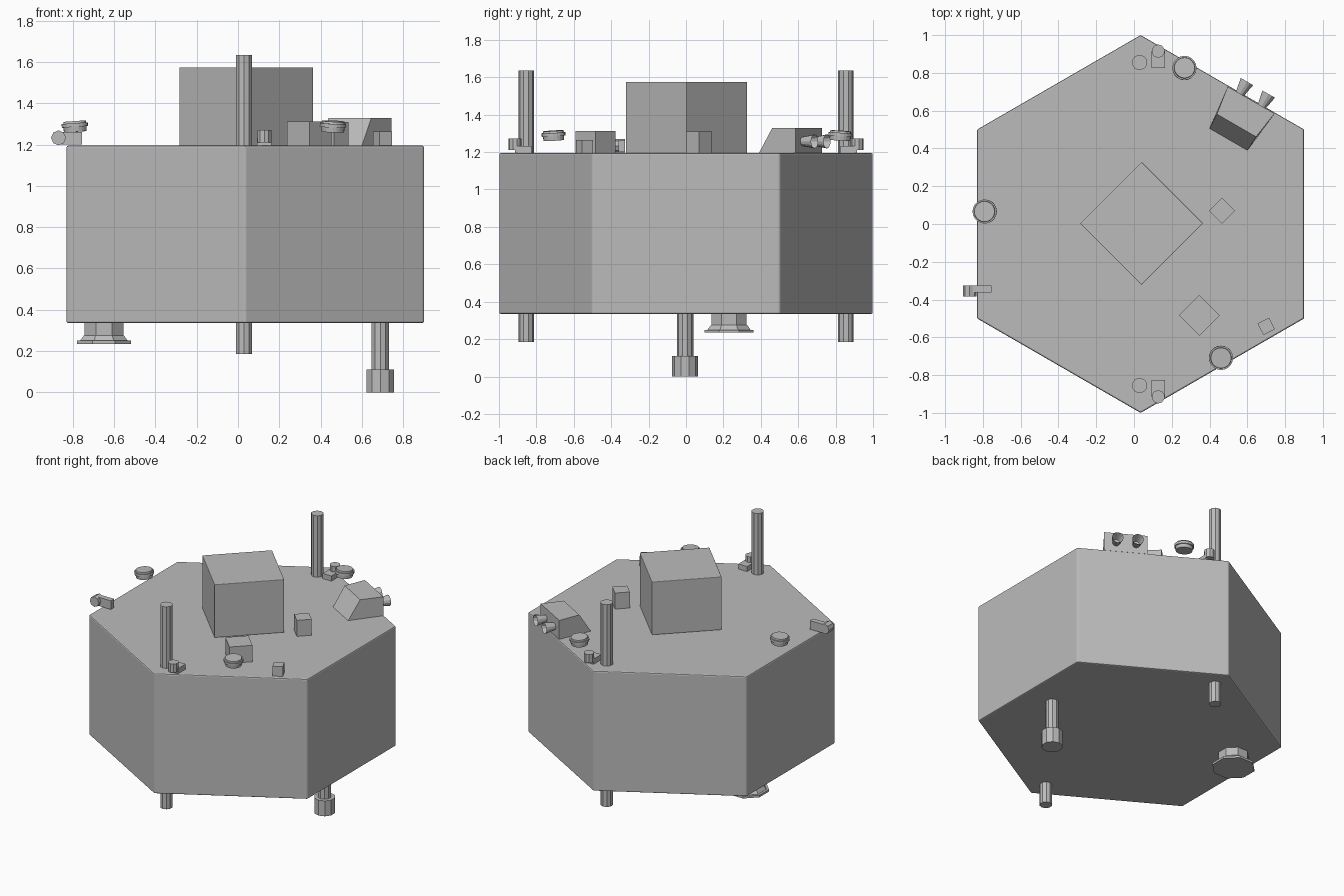
import bpy, bmesh
from math import pi, radians
from mathutils import Matrix, Vector

cube = bpy.data.objects.get("Cube")
if cube:
    bpy.data.objects.remove(cube, do_unlink=True)

grey = bpy.data.materials.new("plain_grey")
grey.use_nodes = True
GREY = (0.5, 0.5, 0.5, 1)
grey.diffuse_color = GREY
grey.node_tree.nodes["Principled BSDF"].inputs["Base Color"].default_value = GREY

DECK, FLOOR, CX = 1.195, 0.335, 0.035


def make(name, bm, bevel=0):
    bmesh.ops.recalc_face_normals(bm, faces=bm.faces)
    mesh = bpy.data.meshes.new(name)
    bm.to_mesh(mesh)
    bm.free()
    mesh.materials.append(grey)
    ob = bpy.data.objects.new(name, mesh)
    bpy.context.collection.objects.link(ob)
    if bevel:
        mod = ob.modifiers.new("soft_edges", "BEVEL")
        mod.width, mod.segments = bevel, 2
    return ob


def add_lathe(bm, profile, sides, matrix, phase=0):
    """Add stacked (radius, height) frustums around local z."""
    for (r1, z1), (r2, z2) in zip(profile[::2], profile[1::2]):
        spin = Matrix.Translation((0, 0, (z1 + z2) / 2)) @ Matrix.Rotation(phase, 4, "Z")
        bmesh.ops.create_cone(bm, cap_ends=True, segments=sides, radius1=r1,
                              radius2=r2, depth=z2 - z1, matrix=matrix @ spin)


def lathe(name, x, y, profile, sides=8, phase=0, bevel=0):
    bm = bmesh.new()
    add_lathe(bm, profile, sides, Matrix.Translation((x, y, 0)), phase)
    return make(name, bm, bevel)


def add_box(bm, lo, hi):
    lo, hi = Vector(lo), Vector(hi)
    m = Matrix.Translation((lo + hi) / 2) @ Matrix.Diagonal((*(hi - lo), 1))
    bmesh.ops.create_cube(bm, size=1, matrix=m)


def turned_box(name, x, y, side, top, angle, bevel=0):
    bm = bmesh.new()
    h = top - DECK
    m = (Matrix.Translation((x, y, DECK + h / 2)) @ Matrix.Rotation(radians(angle), 4, "Z")
         @ Matrix.Diagonal((side, side, h, 1)))
    bmesh.ops.create_cube(bm, size=1, matrix=m)
    return make(name, bm, bevel)


# Main hexagonal body, corners pointing front and back
lathe("hexagonal_body", CX, 0, [(1, FLOOR), (1, DECK)], 6, 0, 0.008)

# Boxes on the deck
turned_box("central_box", CX + 0.005, 0.003, 0.46, 1.575, 45, 0.004)
turned_box("small_box", 0.466, 0.07, 0.098, 1.31, 45)
turned_box("medium_box", 0.346, -0.484, 0.152, 1.313, 45)
turned_box("edge_box", 0.70, -0.542, 0.068, 1.265, 27)

for name, s in (("front", -1), ("back", 1)):
    # Tall antenna and its short lower end
    lathe(name + "_rod", 0.03, s * 0.855, [(0.041, 0.185), (0.041, 1.635)], 10)
    # Little sensor: flat base with a round head
    bm = bmesh.new()
    ys = sorted((s * 0.825, s * 0.915))
    add_box(bm, (0.093, ys[0], DECK), (0.163, ys[1], 1.232))
    add_lathe(bm, [(0.035, 1.21), (0.035, 1.272)], 10, Matrix.Translation((0.128, s * 0.915, 0)))
    make(name + "_sensor", bm)

# Side sensor with a sideways drum
bm = bmesh.new()
add_box(bm, (-0.87, -0.362, DECK + 0.005), (-0.755, -0.325, 1.262))
drum = Matrix.Translation((-0.87, -0.355, 1.233)) @ Matrix.Rotation(pi / 2, 4, "X")
add_lathe(bm, [(0.036, -0.03), (0.036, 0.03)], 8, drum)
make("side_sensor", bm)

# Three raised round pods, tilted slightly outward
for name, x, y in (("back_pod", 0.267, 0.825), ("front_pod", 0.46, -0.708), ("right_pod", -0.79, 0.066)):
    outward = Vector((x - CX, y, 0)).normalized()
    axis = Vector((-outward.y, outward.x, 0))
    m = Matrix.Translation((x, y, 1.286)) @ Matrix.Rotation(radians(4), 4, axis)
    bm = bmesh.new()
    add_lathe(bm, [(0.055, -0.024), (0.057, 0), (0.064, 0), (0.064, 0.018),
                   (0.056, 0.018), (0.054, 0.028)], 20, m)
    make(name, bm)

# Wedge housing on the back left edge; local +y points outward
place = Matrix.Translation((0.56, 0.552, 0)) @ Matrix.Rotation(radians(-30), 4, "Z")
bm = bmesh.new()
bmesh.ops.create_cube(bm, size=1)
for v in bm.verts:
    back, top = v.co.y > 0, v.co.z > 0
    half = 0.143 if back else (0.12 if top else 0.116)
    depth = 0.12 if back else (-0.035 if top else -0.12)
    v.co = place @ Vector((half if v.co.x > 0 else -half, depth, 1.33 if top else DECK))
make("wedge_housing", bm)

# Pair of hollow flared nozzles
for name, x in (("left_nozzle", 0.065), ("right_nozzle", -0.068)):
    bm = bmesh.new()
    m = (place @ Matrix.Translation((x, 0.152, 1.257)) @ Matrix.Rotation(-pi / 2, 4, "X"))
    bmesh.ops.create_cone(bm, cap_ends=True, segments=12, radius1=0.022,
                          radius2=0.038, depth=0.084, matrix=m)
    bm.normal_update()
    out = (place.to_3x3() @ Vector((0, 1, 0))).normalized()
    mouth = max(bm.faces, key=lambda f: f.calc_center_median().dot(out))
    bmesh.ops.inset_region(bm, faces=[mouth], thickness=0.005)
    centre = mouth.calc_center_median()
    for v in mouth.verts:
        v.co = centre + (v.co - centre) * 0.6 - out * 0.065
    make(name, bm)

# Underside: long leg with a wider foot
lathe("leg", 0.69, -0.005, [(0.044, 0.1), (0.044, FLOOR)], 10)
lathe("leg_foot", 0.69, -0.005, [(0.07, 0), (0.07, 0.11)], 10)

# Underside: stepped dish
lathe("lower_dish", -0.65, 0.23, [(0.142, 0.235), (0.142, 0.25), (0.125, 0.25),
                                 (0.105, 0.275), (0.102, 0.27), (0.102, FLOOR)], 8, pi / 8)
